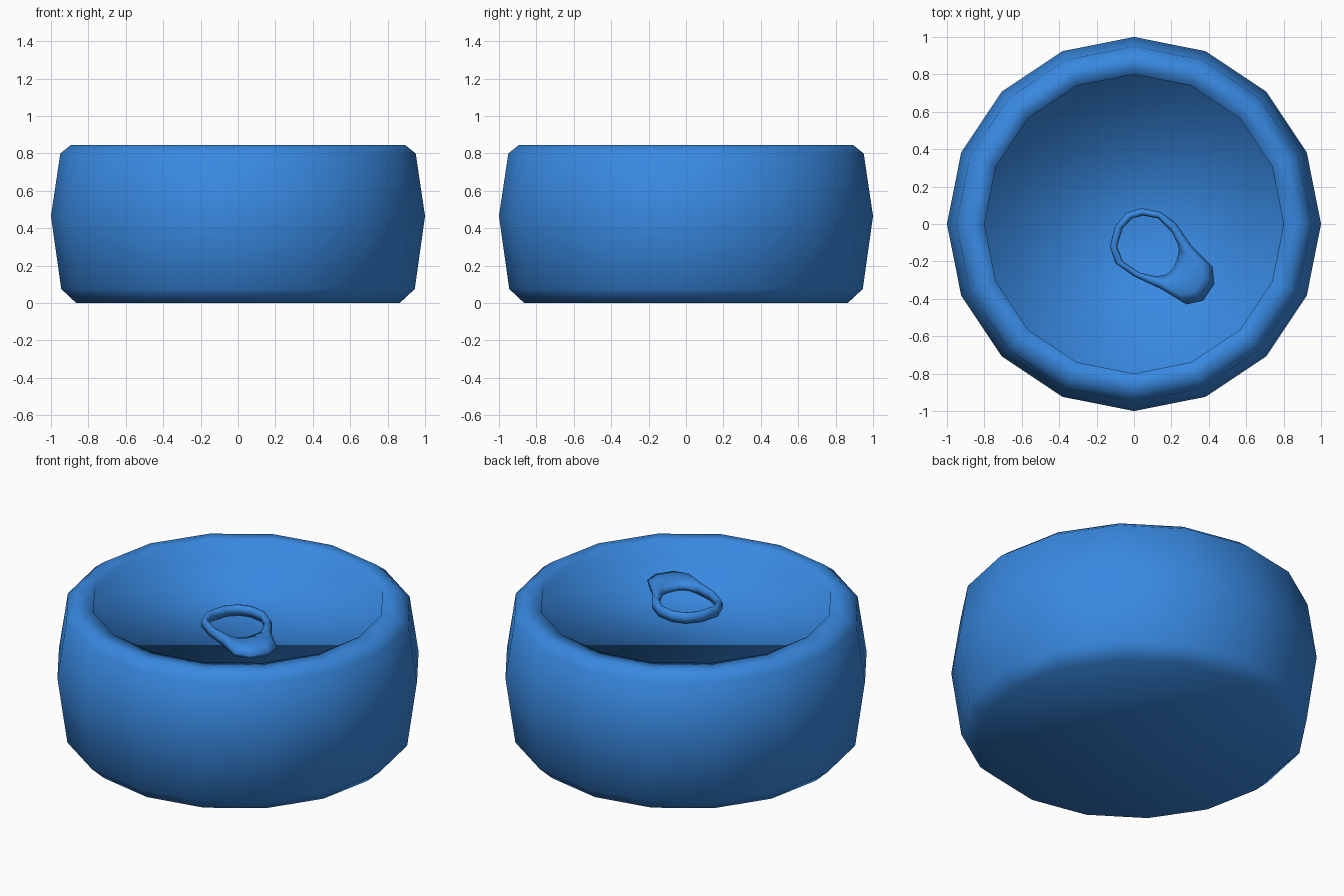
import bpy, bmesh
from math import cos, sin, pi

if "Cube" in bpy.data.objects:
    bpy.data.objects.remove(bpy.data.objects["Cube"])

BLUE = bpy.data.materials.new("blue")
BLUE.diffuse_color = (0.04, 0.25, 0.75, 1)
BLUE.use_nodes = True
BLUE.node_tree.nodes["Principled BSDF"].inputs["Base Color"].default_value = BLUE.diffuse_color


def finish(bm, name):
    bmesh.ops.recalc_face_normals(bm, faces=bm.faces)
    mesh = bpy.data.meshes.new(name)
    bm.to_mesh(mesh)
    bm.free()
    for p in mesh.polygons:
        p.use_smooth = True
    mesh.materials.append(BLUE)
    obj = bpy.data.objects.new(name, mesh)
    bpy.context.collection.objects.link(obj)
    return obj


def bridge(bm, a, b):
    n = len(a)
    for i in range(n):
        bm.faces.new((a[i], a[(i + 1) % n], b[(i + 1) % n], b[i]))


# Can body: 16-sided barrel with a rolled rim and recessed lid
SIDES = 16
profile = [(0.865, 0), (0.945, 0.075), (1.0, 0.465), (0.95, 0.80),
           (0.893, 0.845), (0.80, 0.845), (0.80, 0.74)]
bm = bmesh.new()
rings = [[bm.verts.new((r * cos(2 * pi * i / SIDES), r * sin(2 * pi * i / SIDES), z))
          for i in range(SIDES)] for r, z in profile]
for a, b in zip(rings, rings[1:]):
    bridge(bm, a, b)
bm.faces.new(rings[0])
bm.faces.new(rings[-1])
finish(bm, "can_body")

# Pull tab: outer outline and finger hole, joined by a rounded section
outer = [(-.13, -.12), (-.10, -.01), (-.04, .06), (.04, .085), (.14, .065),
         (.22, .01), (.31, -.12), (.42, -.23), (.43, -.32), (.37, -.41),
         (.28, -.43), (.15, -.35), (0, -.28), (-.10, -.21)]
hole = [(-.09, -.12), (-.06, -.02), (-.01, .03), (.05, .045), (.13, .03),
        (.20, -.04), (.235, -.11), (.24, -.14), (.23, -.19), (.21, -.24),
        (.17, -.27), (.12, -.28), (.03, -.26), (-.06, -.20)]
section = [(0.12, 0.745), (0, 0.775), (0.3, 0.802), (0.75, 0.80), (1, 0.778), (0.8, 0.745)]
bm = bmesh.new()
loops = [[bm.verts.new((o[0] + (h[0] - o[0]) * t, o[1] + (h[1] - o[1]) * t, z))
          for o, h in zip(outer, hole)] for t, z in section]
for i, a in enumerate(loops):
    bridge(bm, a, loops[(i + 1) % len(loops)])
finish(bm, "pull_tab")
